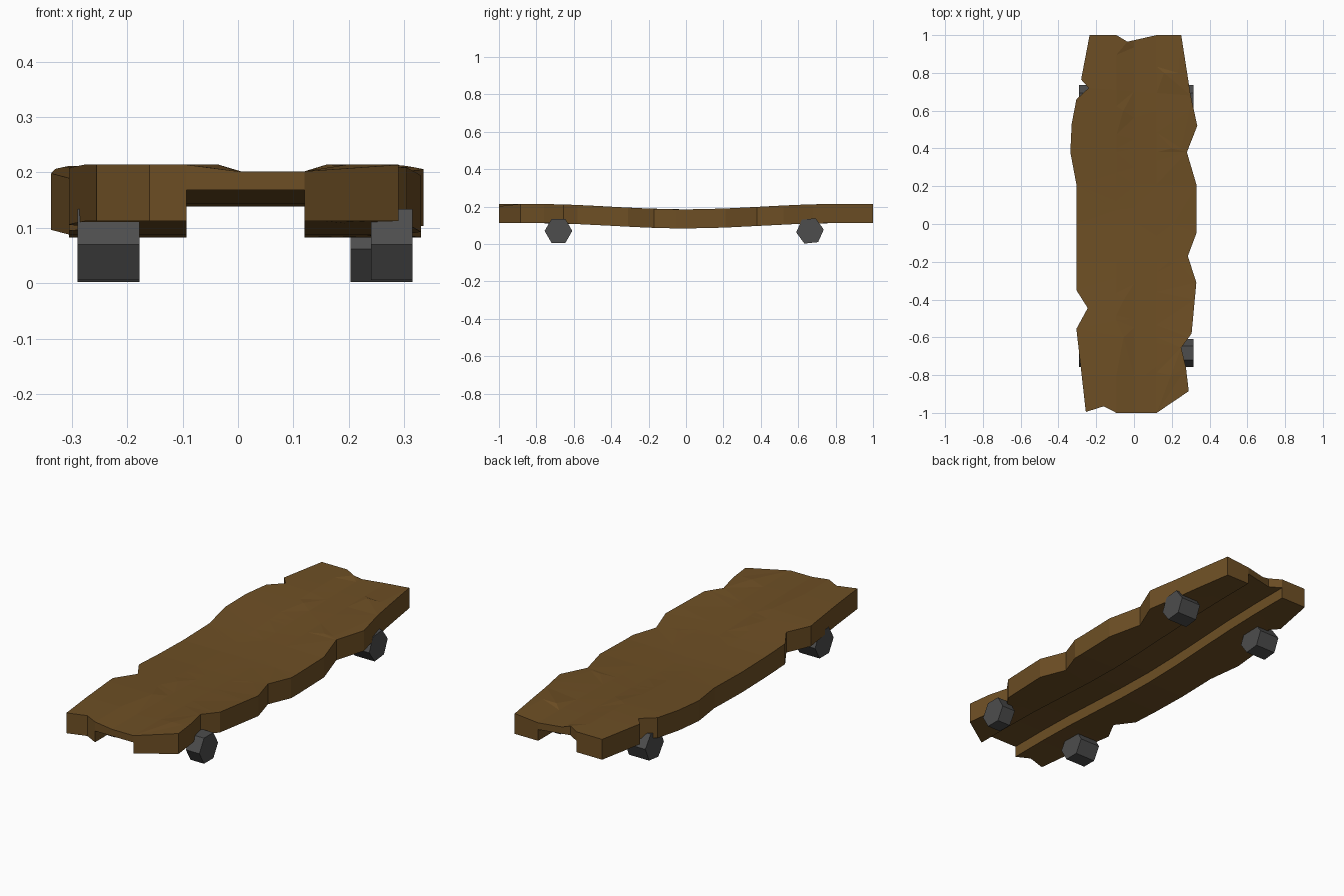
import bpy, bmesh, math
from mathutils import Matrix

if "Cube" in bpy.data.objects:
    bpy.data.objects.remove(bpy.data.objects["Cube"])


def material(name, rgb):
    m = bpy.data.materials.new(name)
    m.diffuse_color = (*rgb, 1)
    m.use_nodes = True
    m.node_tree.nodes["Principled BSDF"].inputs["Base Color"].default_value = m.diffuse_color
    return m


wood = material("brown wood", (0.155, 0.078, 0.018))
rubber = material("dark grey rubber", (0.075, 0.075, 0.075))


def add_object(name, bm, mat):
    bmesh.ops.recalc_face_normals(bm, faces=bm.faces)
    me = bpy.data.meshes.new(name)
    bm.to_mesh(me)
    bm.free()
    me.materials.append(mat)
    ob = bpy.data.objects.new(name, me)
    bpy.context.collection.objects.link(ob)
    return ob


# ragged plank outline, clockwise from the back right
OUTLINE = [(.12, 1), (.25, 1), (.30, .68), (.335, .52), (.28, .38), (.33, .21),
           (.33, -.05), (.285, -.17), (.33, -.31), (.305, -.58), (.25, -.655),
           (.275, -.76), (.29, -.885), (.12, -1), (-.093, -1), (-.16, -.965),
           (-.255, -.995), (-.305, -.555), (-.245, -.445), (-.305, -.35),
           (-.305, .21), (-.337, .38), (-.33, .53), (-.305, .66), (-.24, .72),
           (-.28, .765), (-.235, 1), (-.093, 1), (-.035, .965)]
THICK = 0.102

# flat plank
bm = bmesh.new()
face = bm.faces.new([bm.verts.new((x, y, 0)) for x, y in OUTLINE])
ext = bmesh.ops.extrude_face_region(bm, geom=[face])
for v in ext["geom"]:
    if isinstance(v, bmesh.types.BMVert):
        v.co.z = -THICK
deck = add_object("deck", bm, wood)

# channel cutter along the underside
bm = bmesh.new()
bmesh.ops.create_cube(bm, size=1, matrix=Matrix.Translation((.0135, 0, -.146))
                      @ Matrix.Diagonal((.213, 2.4, .2, 1)))
cutter = add_object("channel_cutter", bm, wood)
cutter.hide_render = True
mod = deck.modifiers.new("channel", "BOOLEAN")
mod.operation = "DIFFERENCE"
mod.solver = "EXACT"
mod.object = cutter
dg = bpy.context.evaluated_depsgraph_get()
bm = bmesh.new()
bm.from_object(deck, dg)
deck.modifiers.clear()
bpy.data.objects.remove(cutter)

# slice the plank, then sag it in the middle
bmesh.ops.triangulate(bm, faces=bm.faces)


def slice_at(co, no):
    bmesh.ops.bisect_plane(bm, geom=bm.verts[:] + bm.edges[:] + bm.faces[:],
                           plane_co=co, plane_no=no, dist=1e-5)


for i in range(-4, 5):
    slice_at((0, i * .2, 0), (0, 1, 0))
for x in (-.093, 0, .12):
    slice_at((x, 0, 0), (1, 0, 0))
for v in bm.verts:
    t = min(abs(v.co.y) / .8, 1)
    s = t * t * (3 - 2 * t)
    top = v.co.z > -.001
    v.co.z += .185 + .029 * s
    if top and -.01 < v.co.x < .13:      # shallow dip along the top
        v.co.z -= .012 * s
bmesh.ops.triangulate(bm, faces=bm.faces)
bmesh.ops.recalc_face_normals(bm, faces=bm.faces)
bm.to_mesh(deck.data)
bm.free()


# six-sided wheels
def wheel(name, x0, x1, y, z, turn):
    bm = bmesh.new()
    bmesh.ops.create_cone(
        bm, cap_ends=True, segments=6, radius1=.074, radius2=.074, depth=x1 - x0,
        matrix=Matrix.Translation(((x0 + x1) / 2, y, z))
        @ Matrix.Rotation(math.radians(turn), 4, "X")
        @ Matrix.Rotation(math.radians(90), 4, "Y"))
    add_object(name, bm, rubber)


wheel("front_left_wheel", -.29, -.178, -.682, .070, 30)
wheel("front_right_wheel", .24, .315, -.682, .070, 30)
wheel("back_left_wheel", -.29, -.178, .663, .070, 36)
wheel("back_right_wheel", .203, .315, .663, .070, 36)

# check which way the hexagons point: flat sides must face up and down
for ob in bpy.data.objects:
    if ob.name.startswith("front") and ob.name.endswith("wheel"):
        ys = [v.co.y for v in ob.data.vertices]
        zs = [v.co.z for v in ob.data.vertices]
        if max(zs) - min(zs) > max(ys) - min(ys):
            for w in bpy.data.objects:
                if w.name.endswith("wheel"):
                    c = sum((v.co for v in w.data.vertices),
                            w.data.vertices[0].co * 0) / len(w.data.vertices)
                    w.data.transform(Matrix.Translation(c)
                                     @ Matrix.Rotation(math.radians(30), 4, "X")
                                     @ Matrix.Translation(-c))
            break
